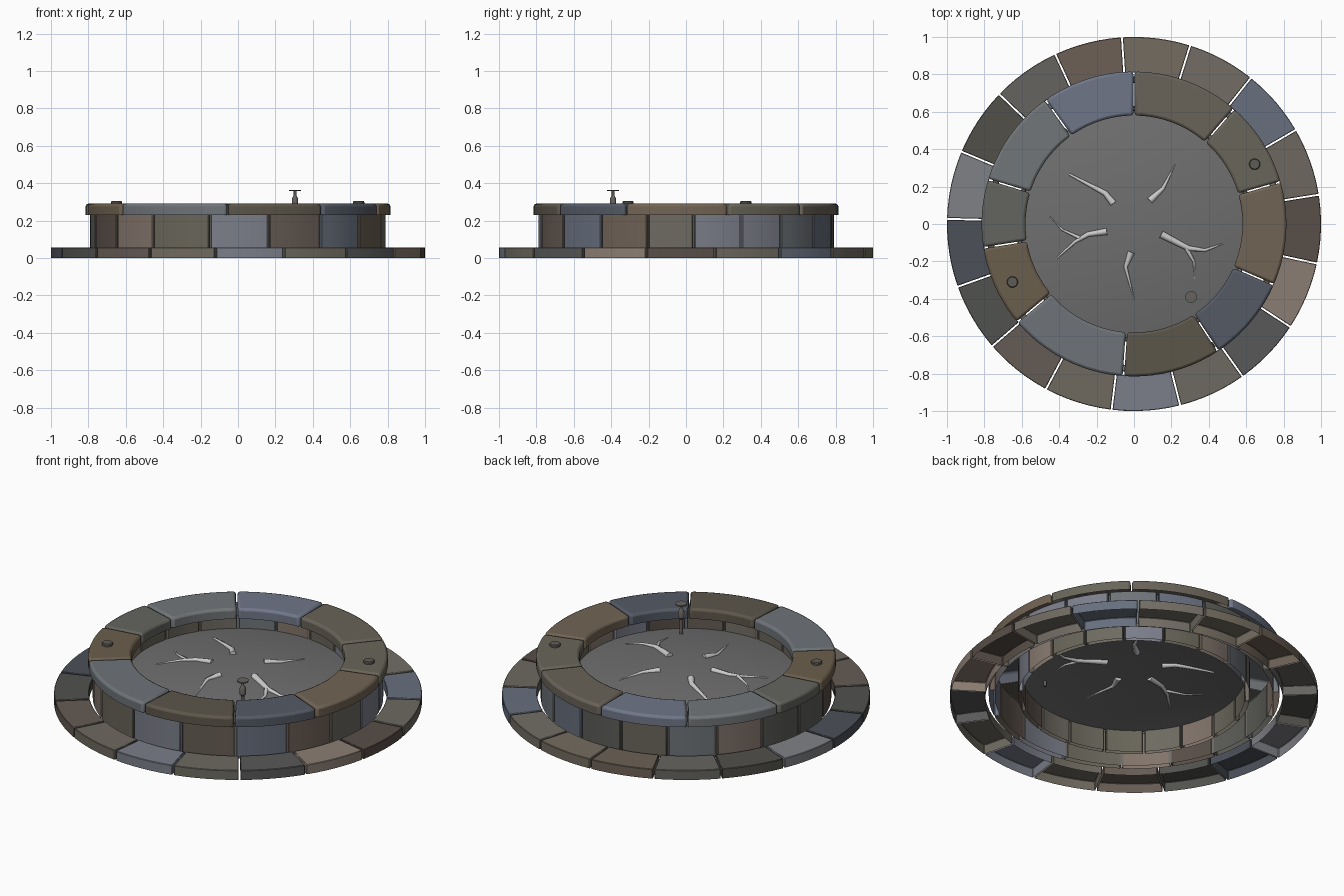
import bpy, bmesh, random
from math import sin, cos, radians, pi, hypot
from mathutils import Vector

if "Cube" in bpy.data.objects:
    bpy.data.objects.remove(bpy.data.objects["Cube"])

random.seed(4)
mats = {}


def mat(hexcol):
    if hexcol not in mats:
        m = bpy.data.materials.new("stone_" + hexcol)
        c = [min(1, 1.2 * int(hexcol[i:i + 2], 16) / 255) ** 2.2 for i in (0, 2, 4)]
        m.diffuse_color = (*c, 1)
        m.use_nodes = True
        m.node_tree.nodes["Principled BSDF"].inputs["Base Color"].default_value = m.diffuse_color
        mats[hexcol] = m
    return mats[hexcol]


def finish(name, bm, colours=(), smooth=True):
    me = bpy.data.meshes.new(name)
    bm.to_mesh(me)
    bm.free()
    ob = bpy.data.objects.new(name, me)
    bpy.context.collection.objects.link(ob)
    for c in colours:
        me.materials.append(mat(c))
    if smooth:
        bpy.context.view_layer.objects.active = ob
        ob.select_set(True)
        bpy.ops.object.shade_smooth_by_angle(angle=radians(30))
        ob.select_set(False)
    return ob


def stone_ring(name, joints, colours, r0, r1, z0, z1, gap, n, bevel, segs=2):
    """Ring of hollow-bottomed curved stones between successive joint angles."""
    bm = bmesh.new()
    for k in range(len(joints) - 1):
        a0, a1 = radians(joints[k]), radians(joints[k + 1])
        rows = []
        for i in range(n + 1):
            t = i / n
            row = []
            for r, z in ((r0, z0), (r0, z1), (r1, z1), (r1, z0)):
                s, e = a0 + gap / 2 / r, a1 - gap / 2 / r
                a = s + (e - s) * t
                row.append(bm.verts.new((r * cos(a), r * sin(a), z)))
            rows.append(row)
        faces = [bm.faces.new(rows[0]), bm.faces.new(rows[-1][::-1])]
        for p, q in zip(rows, rows[1:]):
            for j in range(3):
                faces.append(bm.faces.new((p[j], q[j], q[j + 1], p[j + 1])))
        for f in faces:
            f.material_index = k % len(colours)
    bmesh.ops.recalc_face_normals(bm, faces=bm.faces)
    # outward check: top faces must point up
    if sum(f.normal.z for f in bm.faces) < 0:
        bmesh.ops.reverse_faces(bm, faces=bm.faces)
    ob = finish(name, bm, colours)
    if bevel:
        m = ob.modifiers.new("bevel", "BEVEL")
        m.width, m.segments, m.limit_method, m.angle_limit = bevel, segs, "ANGLE", radians(40)
    return ob


# base ring of paving stones
base_cols = ("5b5750 565c68 5f5b54 605a50 5a5047 545350 44433f 6a6b6f 40434a 444442 "
             "544c46 5c5850 666872 5a5850 4a4a4a 73685f 4a423d").split()
stone_ring("base_stones", [9 + 360 / 17 * i for i in range(18)], base_cols,
           0.81, 1.0, 0, 0.057, 0.01, 6, 0.003, 1)

# wall: outer bricks, mortar shell, inner bricks
wall_cols = ("5c6064 666872 5a5850 6b6058 57544b 4a423d 565c68 5a5047 4d4d4a 73685f "
             "5f5b54 544c46").split()
joints = [215, 235, 259, 282, 304, 325, 345, 363, 382] + [400 + 175 / 9 * i for i in range(10)]
seq = [random.choice(wall_cols) for _ in range(18)]
stone_ring("wall_outer_bricks", joints, seq, 0.755, 0.79, 0.03, 0.235, 0.01, 5, 0.004, 1)
seq = [random.choice(wall_cols) for _ in range(18)]
stone_ring("wall_inner_bricks", [20 * i + 5 for i in range(19)], seq,
           0.605, 0.63, 0.03, 0.235, 0.01, 4, 0.004, 1)

bm = bmesh.new()
bmesh.ops.create_cone(bm, cap_ends=False, segments=64, radius1=0.757, radius2=0.757, depth=0.205)
bmesh.ops.translate(bm, vec=(0, 0, 0.1325), verts=bm.verts)
finish("mortar_shell", bm, ["5c5b58"])

# capping stones
cap_cols = ("5c6270 5f6264 53534f 594f41 5c6064 4d483f 474b54 5e5347 57544b 57524a").split()
stone_ring("cap_stones", [90, 125.5, 163, 189, 220, 266, 303.5, 336.5, 376, 409, 450], cap_cols,
           0.58, 0.815, 0.23, 0.29, 0.008, 10, 0.014)


# gently domed bed
def bed_z(x, y):
    return 0.16 + 0.06 * (1 - (hypot(x, y) / 0.615) ** 2)


bm = bmesh.new()
rings = [[bm.verts.new((0, 0, bed_z(0, 0)))]]
N = 48
for j in range(1, 9):
    r = 0.615 * j / 8
    rings.append([bm.verts.new((r * cos(2 * pi * i / N), r * sin(2 * pi * i / N), bed_z(r, 0)))
                  for i in range(N)])
for i in range(N):
    bm.faces.new((rings[0][0], rings[1][i], rings[1][(i + 1) % N]))
    for p, q in zip(rings[1:], rings[2:]):
        bm.faces.new((p[i], q[i], q[(i + 1) % N], p[(i + 1) % N]))
finish("bed", bm, ["5c5c5c"])


# tapering twigs half sunk in the bed
def twig(name, pts, r0, r1):
    cu = bpy.data.curves.new(name, "CURVE")
    cu.dimensions, cu.bevel_depth, cu.bevel_resolution, cu.use_fill_caps = "3D", 1, 2, True
    fine = []
    for (ax, ay), (bx, by) in zip(pts, pts[1:]):
        fine += [(ax + (bx - ax) * t, ay + (by - ay) * t) for t in (0, 0.5)]
    fine.append(pts[-1])
    sp = cu.splines.new("POLY")
    sp.points.add(len(fine) - 1)
    for i, (p, (x, y)) in enumerate(zip(sp.points, fine)):
        p.co = (x, y, bed_z(x, y), 1)
        p.radius = r0 + (r1 - r0) * i / (len(fine) - 1)
    bpy.context.collection.objects.link(bpy.data.objects.new(name, cu))


twig("twig_back_left", [(-.11, .11), (-.155, .165), (-.24, .21), (-.345, .265)], .019, .006)
twig("twig_back_right", [(.085, .125), (.155, .19), (.22, .32)], .019, .002)
twig("twig_left", [(-.145, -.04), (-.245, -.055), (-.315, -.095), (-.415, -.185)], .018, .004)
twig("twig_left_fork", [(-.29, -.075), (-.385, -.03), (-.45, .04)], .01, .001)
twig("twig_right", [(.145, -.055), (.29, -.13), (.38, -.14), (.475, -.105)], .02, .003)
twig("twig_right_fork", [(.28, -.13), (.32, -.2), (.325, -.295)], .013, .001)
twig("twig_front", [(-.015, -.15), (-.045, -.23), (0, -.4)], .019, .002)


# turned metal parts: valve key and two cap studs
def lathe(name, profile, x, y, col, n=16):
    bm = bmesh.new()
    rows = [[bm.verts.new((x + r * cos(2 * pi * i / n), y + r * sin(2 * pi * i / n), z))
             for i in range(n)] for r, z in profile]
    for p, q in zip(rows, rows[1:]):
        for i in range(n):
            bm.faces.new((p[i], p[(i + 1) % n], q[(i + 1) % n], q[i]))
    bm.faces.new(rows[0][::-1])
    bm.faces.new(rows[-1])
    finish(name, bm, [col])


lathe("valve_key", [(.009, .15), (.009, .27), (.017, .28), (.017, .315), (.01, .33), (.007, .335),
                    (.007, .357), (.032, .357), (.032, .364)], .305, -.39, "55534f")
for side, (x, y) in (("right", (.645, .32)), ("left", (-.65, -.31))):
    lathe("cap_stud_" + side, [(.03, .285), (.03, .3), (.026, .305)], x, y, "4f4d48")
